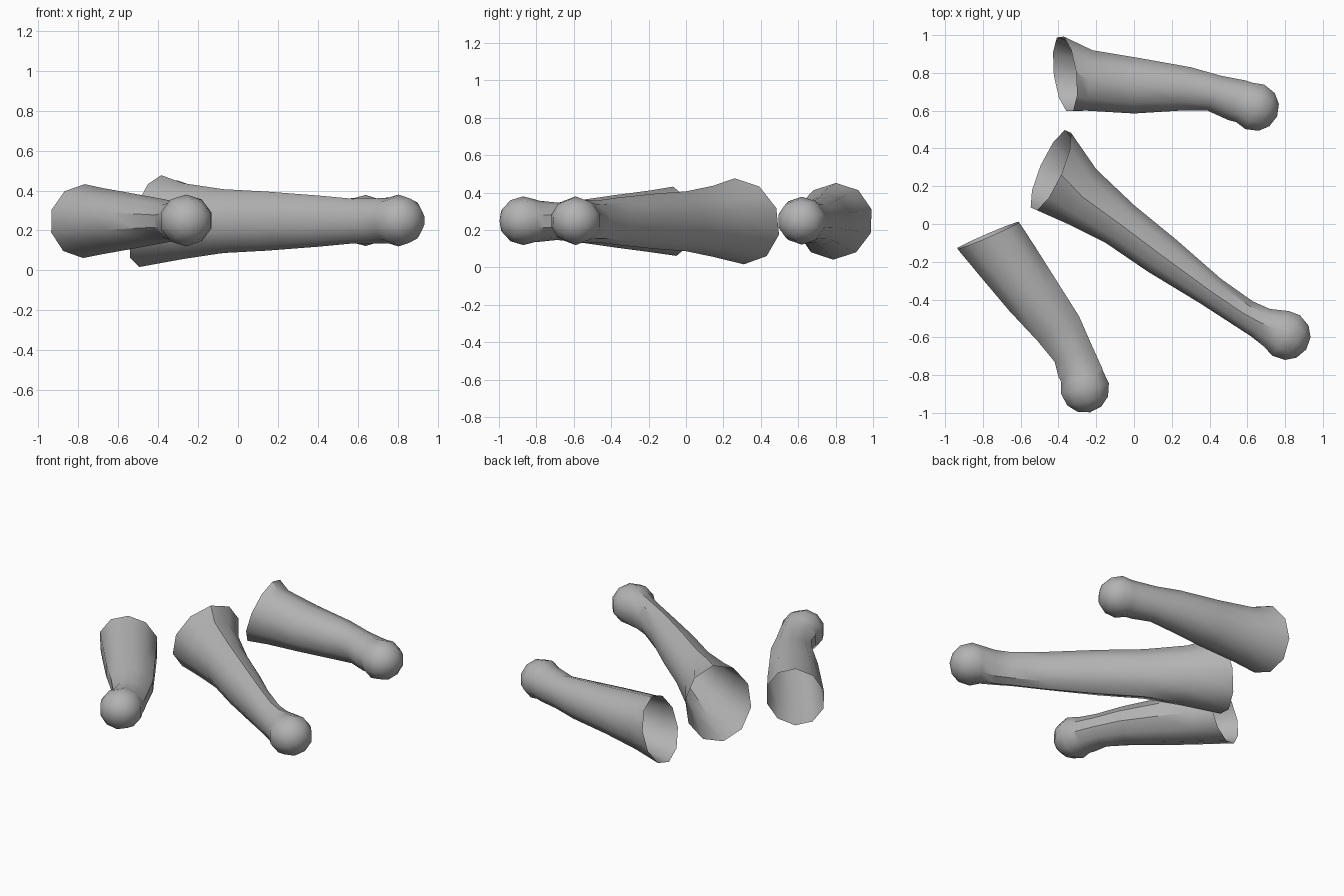
import bpy
import bmesh
import math
from mathutils import Vector

SIDES = 10
MID_Z = 0.247
WIDEN = 1 / math.cos(math.pi / SIDES)   # keeps the flat sides at full width

cube = bpy.data.objects.get("Cube")
if cube:
    bpy.data.objects.remove(cube)

grey = bpy.data.materials.new("plain grey")
grey.use_nodes = True
colour = (0.45, 0.45, 0.45, 1)
grey.diffuse_color = colour
grey.node_tree.nodes["Principled BSDF"].inputs["Base Color"].default_value = colour


def add_ring(bm, centre, across, height, slant=None):
    """Ten-sided section; slant shifts the top forward and the bottom back."""
    ring = []
    for i in range(SIDES):
        angle = 2 * math.pi * (i + 0.5) / SIDES
        point = centre + across * (WIDEN * math.cos(angle))
        point.z += height * math.sin(angle)
        if slant:
            point += slant * math.sin(angle)
        ring.append(bm.verts.new(point))
    return ring


def make_limb(name, sections, knob, radius, slant):
    """Open sleeve through left/right edge points, closed by a round knob."""
    bm = bmesh.new()
    rings = []
    for lx, ly, rx, ry, height in sections:
        left, right = Vector((lx, ly, MID_Z)), Vector((rx, ry, MID_Z))
        across = (left - right) / 2
        forward = Vector((across.y, -across.x, 0)).normalized()
        tilt = forward * slant if not rings else None
        rings.append(add_ring(bm, (left + right) / 2, across, height, tilt))

    # Rounded end, facing along the last stretch of the sleeve
    centre = Vector((*knob, MID_Z + 0.003))
    side = Vector((-forward.y, forward.x, 0))
    for degrees in (-28, 0, 32, 60):
        turn = math.radians(degrees)
        size = radius * math.cos(turn)
        rings.append(add_ring(bm, centre + forward * radius * math.sin(turn),
                              side * size, size))
    tip = bm.verts.new(centre + forward * radius)

    # Skin the rings
    for a, b in zip(rings, rings[1:]):
        for i in range(SIDES):
            j = (i + 1) % SIDES
            bm.faces.new((a[i], a[j], b[j], b[i]))
    for i in range(SIDES):
        bm.faces.new((rings[-1][i], rings[-1][(i + 1) % SIDES], tip))
    bmesh.ops.recalc_face_normals(bm, faces=bm.faces)

    mesh = bpy.data.meshes.new(name)
    bm.to_mesh(mesh)
    bm.free()
    mesh.materials.append(grey)
    limb = bpy.data.objects.new(name, mesh)
    bpy.context.collection.objects.link(limb)
    bpy.ops.object.select_all(action="DESELECT")
    limb.select_set(True)
    bpy.context.view_layer.objects.active = limb
    bpy.ops.object.shade_smooth_by_angle(angle=math.radians(38))


# Long middle limb
make_limb("long_limb", [
    (-0.35, 0.49, -0.53, 0.08, 0.23),
    (-0.2, 0.29, -0.35, 0, 0.19),
    (0, 0.1, -0.15, -0.1, 0.16),
    (0.22, -0.08, 0.07, -0.25, 0.148),
    (0.46, -0.29, 0.35, -0.42, 0.128),
    (0.63, -0.41, 0.52, -0.53, 0.112),
    (0.72, -0.45, 0.62, -0.595, 0.113),
], (0.805, -0.59), 0.13, 0.06)

# Short limb at the back
make_limb("back_limb", [
    (-0.39, 0.99, -0.34, 0.6, 0.205),
    (-0.22, 0.92, -0.25, 0.6, 0.18),
    (0.02, 0.88, 0, 0.585, 0.15),
    (0.3, 0.83, 0.24, 0.6, 0.13),
    (0.46, 0.785, 0.39, 0.6, 0.112),
    (0.59, 0.76, 0.5, 0.55, 0.113),
], (0.64, 0.62), 0.128, 0.06)

# Short limb at the front
make_limb("front_limb", [
    (-0.61, 0.01, -0.935, -0.13, 0.185),
    (-0.53, -0.11, -0.82, -0.27, 0.165),
    (-0.41, -0.3, -0.66, -0.46, 0.14),
    (-0.29, -0.49, -0.51, -0.62, 0.115),
    (-0.22, -0.65, -0.42, -0.73, 0.1),
    (-0.17, -0.76, -0.4, -0.81, 0.11),
], (-0.26, -0.87), 0.13, 0.01)
